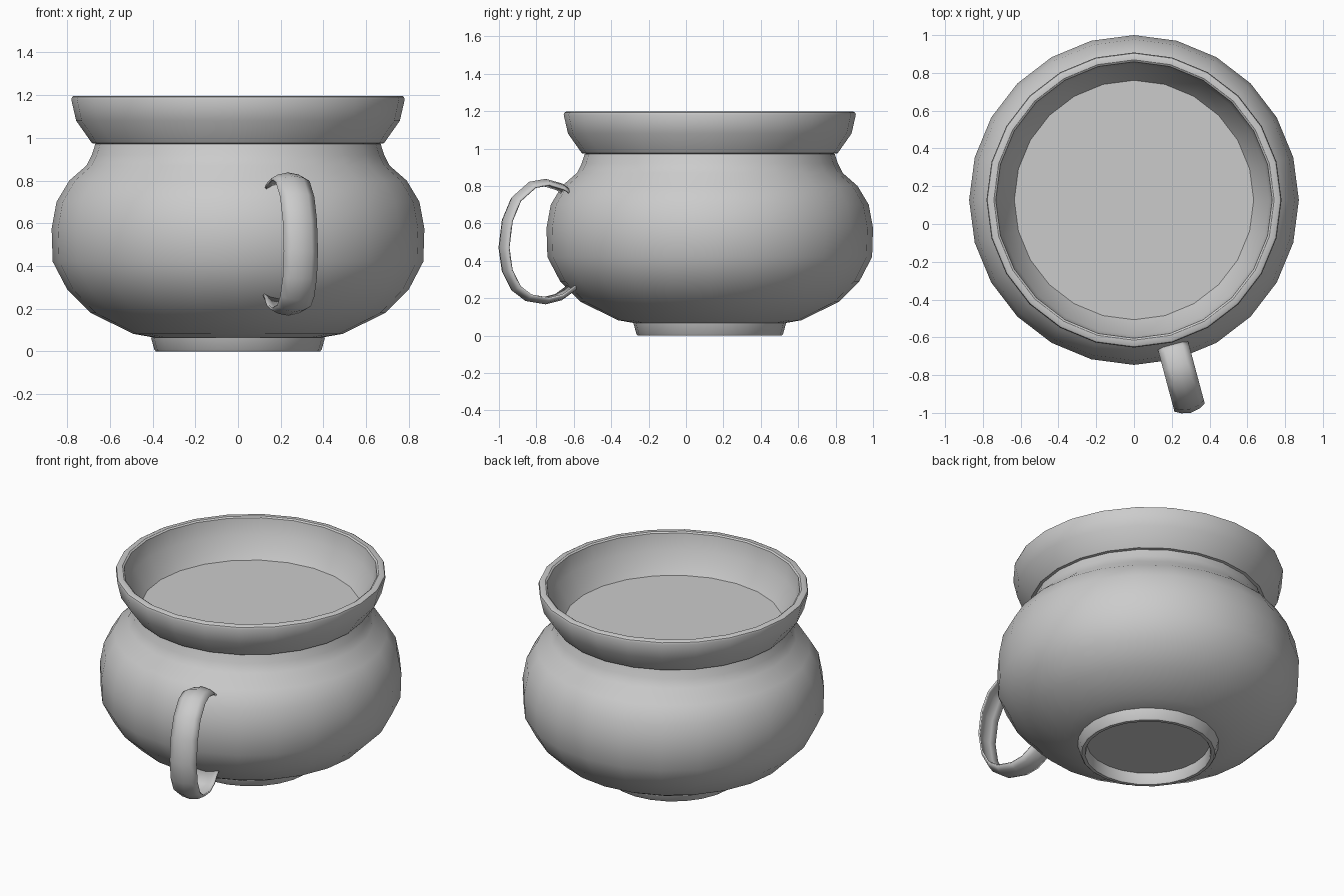
import bpy, bmesh, math
from mathutils import Matrix, Vector

cube = bpy.data.objects.get("Cube")
if cube:
    bpy.data.objects.remove(cube, do_unlink=True)

CENTRE = Vector((0, 0.127, 0))
SIDES = 24

clay = bpy.data.materials.new("grey_clay")
clay.use_nodes = True
clay.diffuse_color = (0.6, 0.6, 0.6, 1)
clay.node_tree.nodes["Principled BSDF"].inputs["Base Color"].default_value = (0.6, 0.6, 0.6, 1)


def finish(name, bm, angle=35):
    mesh = bpy.data.meshes.new(name)
    bm.to_mesh(mesh)
    bm.free()
    obj = bpy.data.objects.new(name, mesh)
    obj.location = CENTRE
    mesh.materials.append(clay)
    bpy.context.collection.objects.link(obj)
    bpy.ops.object.select_all(action="DESELECT")
    obj.select_set(True)
    bpy.context.view_layer.objects.active = obj
    bpy.ops.object.shade_smooth_by_angle(angle=math.radians(angle))
    return obj


def lathe(name, profile):
    """Spin (radius, height) points, running up the outside, round the pot axis."""
    bm = bmesh.new()
    verts = [bm.verts.new((r, 0, z)) for r, z in profile]
    edges = [bm.edges.new(pair) for pair in zip(verts, verts[1:])]
    bmesh.ops.spin(bm, geom=verts + edges, axis=(0, 0, 1), cent=(0, 0, 0),
                   angle=math.tau, steps=SIDES)
    bmesh.ops.remove_doubles(bm, verts=bm.verts, dist=0.0005)
    for f in bm.faces:
        f.normal_update()
    # Face direction follows the profile direction
    f = max(bm.faces, key=lambda f: f.calc_center_median().xy.length)
    c = f.calc_center_median()
    if f.normal.dot(Vector((c.x, c.y, 0))) < 0:
        bmesh.ops.reverse_faces(bm, faces=bm.faces)
    return finish(name, bm)


def disc(name, radius, z, up):
    bm = bmesh.new()
    bmesh.ops.create_circle(bm, cap_ends=True, segments=SIDES, radius=radius,
                            matrix=Matrix.Translation((0, 0, z)))
    for f in bm.faces:
        f.normal_update()
        if (f.normal.z > 0) != up:
            f.normal_flip()
    return finish(name, bm)


# Foot ring with a recessed underside
lathe("foot_ring", [(0.355, 0.07), (0.36, 0.008), (0.365, 0), (0.385, 0),
                    (0.392, 0.008), (0.408, 0.066)])
disc("foot_underside", 0.356, 0.07, False)

# Round belly and neck
lathe("belly", [(0.4, 0.066), (0.49, 0.082), (0.69, 0.18), (0.8, 0.29),
                (0.868, 0.42), (0.873, 0.575), (0.85, 0.7), (0.79, 0.8),
                (0.71, 0.87), (0.685, 0.92), (0.668, 0.972)])

# Flared rim, outside and inside
lathe("flared_rim", [(0.665, 0.972), (0.684, 0.975), (0.758, 1.08), (0.781, 1.18),
                     (0.777, 1.192), (0.768, 1.197), (0.742, 1.197), (0.732, 1.19),
                     (0.715, 1.09), (0.633, 0.965)])
disc("inner_floor", 0.634, 0.966, True)

# Curved strap handle: (distance from axis, height) along its crest
path = [(0.775, 0.785), (0.815, 0.812), (0.908, 0.838), (1.0, 0.822), (1.095, 0.74),
        (1.147, 0.62), (1.166, 0.47), (1.147, 0.34), (1.095, 0.24), (1.02, 0.185),
        (0.908, 0.167), (0.82, 0.188), (0.738, 0.245)]
points = [Vector((r, 0, z)) for r, z in path]
bm = bmesh.new()
rows = []
for i, p in enumerate(points):
    tangent = (points[min(i + 1, len(points) - 1)] - points[max(i - 1, 0)]).normalized()
    inward = Vector((tangent.z, 0, -tangent.x))
    rows.append([bm.verts.new(p + inward * 0.028 * u * u + Vector((0, 0.083 * u, 0)))
                 for u in (-1, -0.6, 0, 0.6, 1)])
for a, b in zip(rows, rows[1:]):
    for k in range(4):
        bm.faces.new((a[k], b[k], b[k + 1], a[k + 1]))
bmesh.ops.recalc_face_normals(bm, faces=bm.faces)
middle = max(bm.faces, key=lambda f: f.calc_center_median().x)
if middle.normal.x < 0:
    bmesh.ops.reverse_faces(bm, faces=bm.faces)
handle = finish("handle", bm, 50)
handle.rotation_euler.z = math.radians(-75)
strap = handle.modifiers.new("thickness", "SOLIDIFY")
strap.thickness = 0.01
strap.offset = -1
